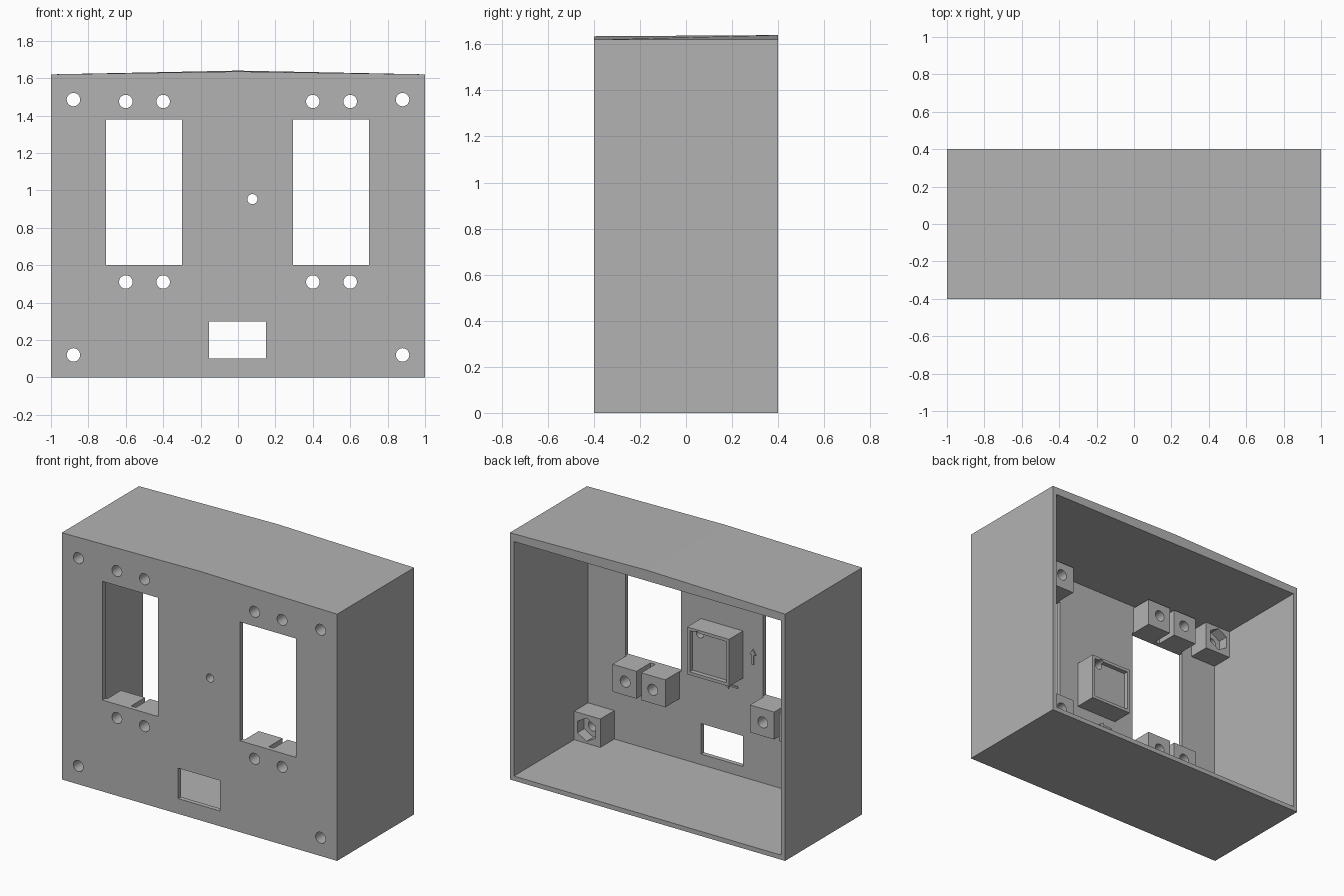
import bpy, bmesh, math
from mathutils import Matrix, Vector

cube = bpy.data.objects.get("Cube")
if cube:
    bpy.data.objects.remove(cube)

grey = bpy.data.materials.new("matte_grey")
grey.use_nodes = True
COLOUR = (0.45, 0.45, 0.45, 1)
grey.diffuse_color = COLOUR
grey.node_tree.nodes["Principled BSDF"].inputs["Base Color"].default_value = COLOUR

FRONT, BACK, WALL = -0.4, 0.4, 0.03
PANEL = FRONT + WALL          # inner face of the front panel
POST_END = -0.225             # rear face of the posts
CEILING = 1.57


def add_box(bm, x0, x1, y0, y1, z0, z1):
    size = Vector((x1 - x0, y1 - y0, z1 - z0))
    mid = Vector((x0 + x1, y0 + y1, z0 + z1)) / 2
    bmesh.ops.create_cube(bm, size=1, matrix=Matrix.Translation(mid) @ Matrix.Diagonal(size).to_4x4())


def add_rod(bm, x, z, radius, y0, y1, sides=24):
    m = Matrix.Translation((x, (y0 + y1) / 2, z)) @ Matrix.Rotation(math.pi / 2, 4, 'X')
    bmesh.ops.create_cone(bm, cap_ends=True, segments=sides, radius1=radius, radius2=radius,
                          depth=y1 - y0, matrix=m)


def add_prism(bm, points, y0, y1):
    front = [bm.verts.new((x, y0, z)) for x, z in points]
    face = bm.faces.new(front)
    made = bmesh.ops.extrude_face_region(bm, geom=[face])["geom"]
    verts = [v for v in made if isinstance(v, bmesh.types.BMVert)]
    bmesh.ops.translate(bm, verts=verts, vec=(0, y1 - y0, 0))


def finish(bm, name):
    bmesh.ops.recalc_face_normals(bm, faces=bm.faces)
    mesh = bpy.data.meshes.new(name)
    bm.to_mesh(mesh)
    bm.free()
    mesh.materials.append(grey)
    obj = bpy.data.objects.new(name, mesh)
    bpy.context.collection.objects.link(obj)
    return obj


def select(obj):
    bpy.ops.object.select_all(action='DESELECT')
    obj.select_set(True)
    bpy.context.view_layer.objects.active = obj


def cut(obj, cutter):
    select(obj)
    mod = obj.modifiers.new("cut", 'BOOLEAN')
    mod.operation, mod.solver, mod.object = 'DIFFERENCE', 'EXACT', cutter
    bpy.ops.object.modifier_apply(modifier=mod.name)


# Outer case with a gently crowned lid
bm = bmesh.new()
add_prism(bm, [(-1, 0), (1, 0), (1, 1.62), (0, 1.635), (-1, 1.62)], FRONT, BACK)
for v in bm.verts:
    if abs(v.co.x) < 0.01 and v.co.y > 0:
        v.co.z = 1.64
case = finish(bm, "case")

# Hollow inside, open at the back
bm = bmesh.new()
add_box(bm, -1 + WALL, 1 - WALL, PANEL, BACK + 0.1, WALL, CEILING)
hollow = finish(bm, "hollow_cutter")

# Screw posts and sensor block inside the case
screws = [(sx * x, z) for sx in (-1, 1) for x in (0.4, 0.6) for z in (0.51, 1.475)]
corners = [(sx * 0.88, z) for sx in (-1, 1) for z in (0.12, 1.485)]
bm = bmesh.new()
for sx in (-1, 1):
    for x in (0.395, 0.605):
        for z0, z1 in ((0.42, 0.6), (1.38, 1.56)):
            c = sx * x
            add_box(bm, c - 0.0875, c + 0.0875, PANEL, POST_END, z0, z1)
    for z0, z1 in ((WALL, 0.217), (1.385, CEILING)):
        c = sx * 0.875
        add_box(bm, c - 0.095, c + 0.095, PANEL, POST_END, z0, z1)
posts = finish(bm, "screw_posts")

bm = bmesh.new()
add_box(bm, -0.155, 0.15, PANEL, POST_END, 0.68, 0.99)
block = finish(bm, "sensor_block")

# Windows and round holes
bm = bmesh.new()
for x0, x1, z0, z1 in ((-0.705, -0.3, 0.6, 1.38), (0.295, 0.7, 0.6, 1.38), (-0.155, 0.15, 0.1, 0.3)):
    add_box(bm, x0, x1, FRONT - 0.1, PANEL + 0.05, z0, z1)
windows = finish(bm, "window_cutter")

bm = bmesh.new()
for x, z in screws + corners:
    add_rod(bm, x, z, 0.036, FRONT - 0.1, 0)
add_rod(bm, 0.077, 0.953, 0.027, FRONT - 0.1, 0)
holes = finish(bm, "hole_cutter")

# Hexagonal nut pockets and the block's shallow recess
bm = bmesh.new()
for x, z in corners:
    add_rod(bm, x, z, 0.076, POST_END - 0.07, 0, sides=6)
nuts = finish(bm, "nut_cutter")

bm = bmesh.new()
add_box(bm, -0.135, 0.13, POST_END - 0.03, 0, 0.70, 0.97)
recess = finish(bm, "recess_cutter")

for obj, cutters in ((case, (hollow, windows, holes)), (posts, (holes, nuts)), (block, (recess, holes))):
    for c in cutters:
        cut(obj, c)
for c in (hollow, windows, holes, nuts, recess):
    bpy.data.objects.remove(c)

# Raised direction arrows on the inner panel
arrow = [(-0.006, -0.05), (0.006, -0.05), (0.006, 0.015), (0.024, 0.015),
         (0, 0.05), (-0.024, 0.015), (-0.006, 0.015)]
bm = bmesh.new()
add_prism(bm, [(x - 0.23, z + 0.84) for x, z in arrow], PANEL, PANEL + 0.009)
add_prism(bm, [(z - 0.07, 0.61 - x) for x, z in arrow], PANEL, PANEL + 0.009)
arrows = finish(bm, "direction_arrows")

for obj in (case, posts, block):
    select(obj)
    bpy.ops.object.shade_smooth_by_angle(angle=math.radians(30))
# Keep the crowned lid faceted
for p in case.data.polygons:
    if p.normal.z > 0.9:
        p.use_smooth = False
